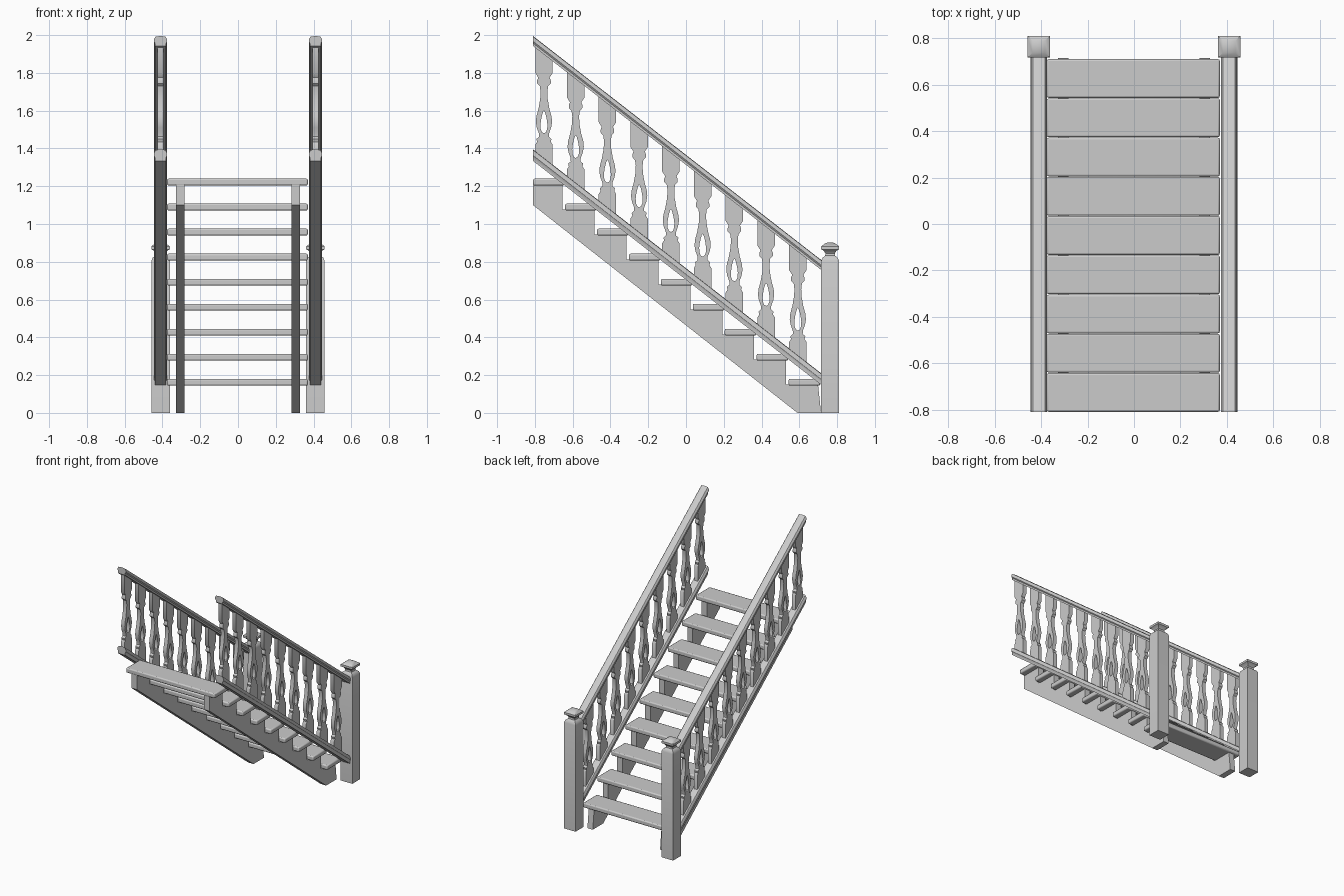
import bpy, bmesh, math
from mathutils import Vector

cube = bpy.data.objects.get("Cube")
if cube:
    bpy.data.objects.remove(cube, do_unlink=True)

grey = bpy.data.materials.new("plain grey")
grey.use_nodes = True
GREY = (0.6, 0.6, 0.6, 1)
grey.diffuse_color = GREY
grey.node_tree.nodes["Principled BSDF"].inputs["Base Color"].default_value = GREY

SLOPE = -0.777          # fall of the rails along y
STEPS = 9
RUN, RISE = 0.169, 0.1325
BACK, FRONT = -0.81, 0.72
SIDE_X = 0.41           # centre of each railing


def finish(name, bm, bevel=0.0, segments=2):
    bmesh.ops.recalc_face_normals(bm, faces=bm.faces)
    mesh = bpy.data.meshes.new(name)
    bm.to_mesh(mesh)
    bm.free()
    mesh.materials.append(grey)
    obj = bpy.data.objects.new(name, mesh)
    bpy.context.collection.objects.link(obj)
    if bevel:
        mod = obj.modifiers.new("soft edges", "BEVEL")
        mod.width, mod.segments = bevel, segments
    bpy.ops.object.select_all(action="DESELECT")
    obj.select_set(True)
    bpy.context.view_layer.objects.active = obj
    bpy.ops.object.shade_smooth_by_angle(angle=math.radians(35))
    return obj


def slab(bm, outlines, x, thickness):
    """Flat board in the yz plane; outlines after the first are holes."""
    edges = []
    for outline in outlines:
        vs = [bm.verts.new((x - thickness / 2, y, z)) for y, z in outline]
        edges += [bm.edges.new((a, b)) for a, b in zip(vs, vs[1:] + vs[:1])]
    filled = bmesh.ops.triangle_fill(bm, edges=edges, use_beauty=True)
    faces = [g for g in filled["geom"] if isinstance(g, bmesh.types.BMFace)]
    ext = bmesh.ops.extrude_face_region(bm, geom=faces, use_keep_orig=True)
    moved = [g for g in ext["geom"] if isinstance(g, bmesh.types.BMVert)]
    bmesh.ops.translate(bm, verts=moved, vec=(thickness, 0, 0))


def loft(bm, rings):
    """Join rings of points into a closed solid."""
    loops = [[bm.verts.new(p) for p in ring] for ring in rings]
    for a, b in zip(loops, loops[1:]):
        for i in range(len(a)):
            j = (i + 1) % len(a)
            bm.faces.new((a[i], a[j], b[j], b[i]))
    bm.faces.new(loops[0])
    bm.faces.new(loops[-1])


def rail(name, x, top, height):
    # moulded section: rounded top, grooved sides
    half = [(0.026, 0), (0.034, 0.25), (0.035, 0.5), (0.029, 0.7), (0.029, 1)]
    section = [(0, -0.05)] + half + [(-w, d) for w, d in reversed(half)]
    bm = bmesh.new()
    loft(bm, [[(x + w, y, top + SLOPE * (y - BACK) - height * (d + 0.05))
               for w, d in section] for y in (BACK, FRONT)])
    finish(name, bm)


# Half widths of a baluster against height above the lower rail
TURNING = [(0.07, 0.046), (0.085, 0.036), (0.1, 0.04), (0.112, 0.026), (0.13, 0.027),
           (0.16, 0.038), (0.19, 0.043), (0.22, 0.04), (0.26, 0.029), (0.31, 0.02),
           (0.35, 0.018), (0.38, 0.022), (0.395, 0.036), (0.41, 0.036),
           (0.425, 0.03), (0.45, 0.046)]


def baluster(name, x, y):
    base = 1.395 + SLOPE * (y - BACK)
    w = 0.046
    right = [(y + w, base - 0.02 + SLOPE * w)]
    right += [(y + r, base + h) for h, r in TURNING]
    right.append((y + w, base + 0.56 + SLOPE * w))
    left = [(y - w, base + 0.56 - SLOPE * w)]
    left += [(y - r, base + h) for h, r in reversed(TURNING)]
    left.append((y - w, base - 0.02 - SLOPE * w))
    # teardrop opening, narrow at the top
    drop = []
    for i in range(14):
        a = 2 * math.pi * i / 14
        drop.append((y + 0.017 * math.sin(a) * (1 - 0.45 * math.cos(a)),
                     base + 0.19 + 0.06 * math.cos(a)))
    bm = bmesh.new()
    slab(bm, [right + left, drop], x, 0.03)
    finish(name, bm)


def post(name, x):
    # half width against height, with a waisted square cap
    profile = [(0, 0.047), (0.805, 0.047), (0.822, 0.04), (0.832, 0.026), (0.845, 0.025),
               (0.858, 0.034), (0.866, 0.047), (0.882, 0.047), (0.898, 0.026), (0.903, 0.01)]
    bm = bmesh.new()
    corners = [(-1, -1), (1, -1), (1, 1), (-1, 1)]
    loft(bm, [[(x + 1.04 * r * sx, 0.763 + r * sy, z) for sx, sy in corners]
              for z, r in profile])
    finish(name, bm)


def stringer(name, x):
    outline = [(BACK, 1.1), (0.59, 0), (0.715, 0)]
    for k in reversed(range(STEPS)):
        z = 1.21 - RISE * k
        y = BACK + RUN * k
        outline += [(y + RUN - 0.012, z), (y - (0.012 if k else 0), z)]
    bm = bmesh.new()
    slab(bm, [outline], x, 0.045)
    finish(name, bm)


for side, s in (("left", 1), ("right", -1)):
    x = SIDE_X * s
    post(f"{side}_newel_post", x)
    rail(f"{side}_handrail", x, 1.995, 0.05)
    rail(f"{side}_lower_rail", x, 1.395, 0.058)
    stringer(f"{side}_stringer", 0.305 * s)
    for k in range(9):
        baluster(f"{side}_baluster_{k + 1}", x, -0.752 + 0.168 * k)

# Treads with softened edges
for k in range(STEPS):
    bm = bmesh.new()
    bmesh.ops.create_cube(bm, size=1)
    bmesh.ops.scale(bm, verts=bm.verts, vec=(0.745, RUN - 0.002, 0.036))
    centre = Vector((-0.003, BACK + RUN * (k + 0.5), 1.222 - RISE * k))
    bmesh.ops.translate(bm, verts=bm.verts, vec=centre)
    finish(f"tread_{k + 1}", bm, bevel=0.008)
